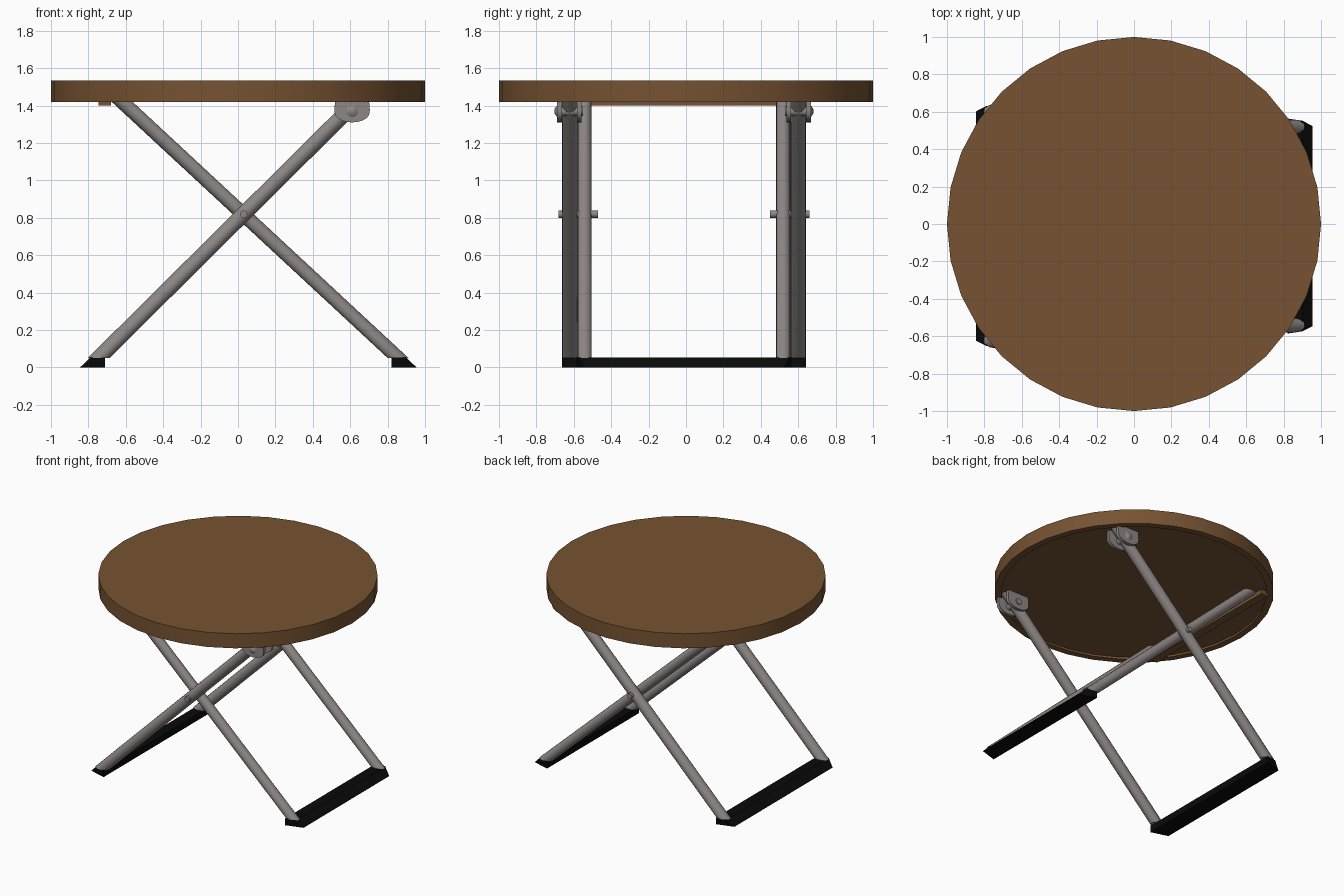
import bpy, bmesh, math
from mathutils import Vector

if "Cube" in bpy.data.objects:
    bpy.data.objects.remove(bpy.data.objects["Cube"])


def material(name, rgb):
    m = bpy.data.materials.new(name)
    m.diffuse_color = (*rgb, 1)
    m.use_nodes = True
    m.node_tree.nodes["Principled BSDF"].inputs["Base Color"].default_value = m.diffuse_color
    return m


WOOD = material("brown wood", (0.18, 0.086, 0.032))
METAL = material("grey metal", (0.27, 0.245, 0.235))
RUBBER = material("black rubber", (0.003, 0.003, 0.003))
YC = -0.011      # centre line of the frame
FLOOR = 1.435    # underside of the top inside its rim


def finish(name, bm, mat, smooth=True):
    bmesh.ops.recalc_face_normals(bm, faces=bm.faces)
    me = bpy.data.meshes.new(name)
    bm.to_mesh(me)
    bm.free()
    me.materials.append(mat)
    ob = bpy.data.objects.new(name, me)
    bpy.context.collection.objects.link(ob)
    if smooth:
        bpy.ops.object.select_all(action='DESELECT')
        ob.select_set(True)
        bpy.context.view_layer.objects.active = ob
        bpy.ops.object.shade_smooth_by_angle(angle=math.radians(40))
    return ob


def rod(name, a, b, r, mat, r2=None, sides=16, cuts=()):
    """Cylinder from a to b; cuts are (height, normal z) for level trimmed ends."""
    a, b = Vector(a), Vector(b)
    bm = bmesh.new()
    bmesh.ops.create_cone(bm, cap_ends=True, segments=sides, radius1=r,
                          radius2=r if r2 is None else r2, depth=(b - a).length)
    rot = (b - a).to_track_quat('Z', 'Y')
    for v in bm.verts:
        v.co = rot @ v.co + (a + b) / 2
    for z, n in cuts:
        cut = bmesh.ops.bisect_plane(bm, geom=bm.verts[:] + bm.edges[:] + bm.faces[:],
                                     plane_co=(0, 0, z), plane_no=(0, 0, n), clear_outer=True)
        edges = [e for e in cut['geom_cut'] if isinstance(e, bmesh.types.BMEdge)]
        bmesh.ops.contextual_create(bm, geom=edges)
    return finish(name, bm, mat)


def lathe(name, profile, mat, sides=32):
    """Closed solid: first and last profile rings are capped."""
    bm = bmesh.new()
    rings = [[bm.verts.new((r * math.cos(2 * math.pi * i / sides),
                            r * math.sin(2 * math.pi * i / sides), z))
              for i in range(sides)] for r, z in profile]
    for p, q in zip(rings, rings[1:]):
        for i in range(sides):
            j = (i + 1) % sides
            bm.faces.new((p[i], p[j], q[j], q[i]))
    bm.faces.new(rings[0])
    bm.faces.new(rings[-1])
    return finish(name, bm, mat)


def plate(name, outline, y0, y1, mat):
    """Extrude an x-z outline along y."""
    bm = bmesh.new()
    f = bm.faces.new([bm.verts.new((x, y0, z)) for x, z in outline])
    g = bmesh.ops.extrude_face_region(bm, geom=[f])
    for v in g['geom']:
        if isinstance(v, bmesh.types.BMVert):
            v.co.y = y1
    return finish(name, bm, mat)


# Round top, slightly hollow underneath inside a thin rim
lathe("table_top", [(0.95, FLOOR), (0.95, 1.42), (1.0, 1.42), (1.0, 1.535)], WOOD)

# Wooden stop bar under the top
plate("stop_bar", [(-0.745, 1.40), (-0.68, 1.40), (-0.68, FLOOR), (-0.745, FLOOR)],
      YC - 0.62, YC + 0.62, WOOD)


# Feet: bars with a sloped outer face and tapered ends
def foot(name, inner, top, outer, half):
    bm = bmesh.new()
    sides = []
    for s in (-1, 1):
        sides.append([bm.verts.new((x, YC + s * w, z)) for x, w, z in (
            (inner, half, 0), (inner, half, 0.052),
            (top, half - 0.012, 0.052), (outer, half - 0.04, 0))])
    a, b = sides
    bm.faces.new(a)
    bm.faces.new(b)
    for i in range(4):
        j = (i + 1) % 4
        bm.faces.new((a[i], a[j], b[j], b[i]))
    finish(name, bm, RUBBER, smooth=False)


foot("left_foot", -0.71, -0.79, -0.845, 0.653)
foot("right_foot", 0.82, 0.90, 0.955, 0.575)

# Bracket outline: flat top with a rounded lower edge
bracket = [(0.52, FLOOR), (0.515, 1.375)]
bracket += [(0.61 + 0.095 * math.cos(t), 1.365 + 0.055 * math.sin(t))
            for t in [math.pi + math.pi * k / 10 for k in range(1, 10)]]
bracket += [(0.705, 1.375), (0.70, FLOOR)]
TRIM = ((0.05, -1), (FLOOR, 1))

for s, side in ((-1, "front"), (1, "back")):
    def y(d):
        return YC + s * d

    # Crossed legs, trimmed level at the feet and the top
    rod(side + "_outer_leg", (-0.816, y(0.611), -0.02), (0.71, y(0.611), 1.495),
        0.041, METAL, cuts=TRIM)
    rod(side + "_inner_leg", (0.932, y(0.531), -0.02), (-0.70, y(0.531), 1.495),
        0.038, METAL, cuts=TRIM)
    # Crossing pivot
    rod(side + "_pivot", (0.03, y(0.46), 0.82), (0.03, y(0.672), 0.82), 0.02, METAL, sides=12)
    # Hinge bracket with pin
    plate(side + "_bracket_outer", bracket, y(0.652), y(0.678), METAL)
    plate(side + "_bracket_inner", bracket, y(0.548), y(0.572), METAL)
    rod(side + "_hinge_pin", (0.61, y(0.54), 1.37), (0.61, y(0.68), 1.37), 0.025, METAL)
    rod(side + "_hinge_cap", (0.61, y(0.676), 1.37), (0.61, y(0.692), 1.37), 0.035, METAL, r2=0.012)
